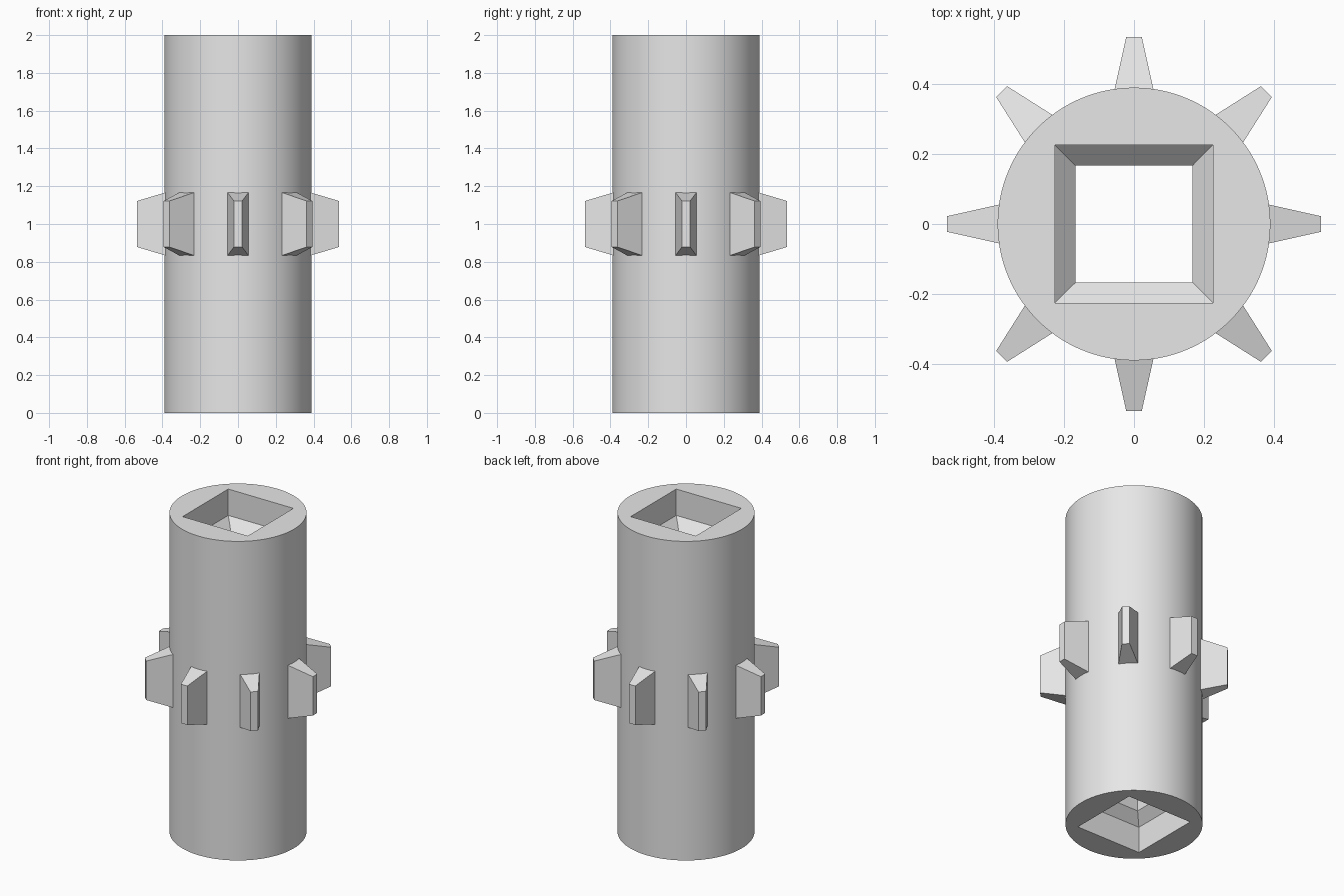
import bpy
import bmesh
import math

if "Cube" in bpy.data.objects:
    bpy.data.objects.remove(bpy.data.objects["Cube"], do_unlink=True)

GREY = (0.8, 0.8, 0.8, 1.0)
metal = bpy.data.materials.new("light_grey")
metal.use_nodes = True
metal.diffuse_color = GREY
metal.node_tree.nodes["Principled BSDF"].inputs["Base Color"].default_value = GREY

HEIGHT, RADIUS, SEGMENTS = 2.0, 0.389, 128
SOCKET, BORE = 0.226, 0.167            # half widths of the square openings
SOCKET_DEPTH, BORE_DEPTH = 0.165, 0.225
TEETH = 8


def finish(bm, name):
    bmesh.ops.recalc_face_normals(bm, faces=bm.faces)
    mesh = bpy.data.meshes.new(name)
    bm.to_mesh(mesh)
    bm.free()
    mesh.materials.append(metal)
    obj = bpy.data.objects.new(name, mesh)
    bpy.context.collection.objects.link(obj)
    return obj


def ring(bm, radius, z, count, start=0.0):
    angles = [start + math.tau * i / count for i in range(count)]
    return [bm.verts.new((radius * math.cos(a), radius * math.sin(a), z)) for a in angles]


def square(bm, half, z):
    return ring(bm, half * math.sqrt(2), z, 4, math.pi / 4)


def skin(bm, lower, upper):
    n = len(lower)
    for i in range(n):
        j = (i + 1) % n
        bm.faces.new((lower[i], lower[j], upper[j], upper[i]))


# Sleeve: round outside, square socket at each end tapering to a narrower bore
bm = bmesh.new()
bottom = ring(bm, RADIUS, 0, SEGMENTS)
top = ring(bm, RADIUS, HEIGHT, SEGMENTS)
skin(bm, bottom, top)
profile = [(SOCKET, 0), (SOCKET, SOCKET_DEPTH), (BORE, BORE_DEPTH)]
profile += [(half, HEIGHT - z) for half, z in reversed(profile)]
steps = [square(bm, half, z) for half, z in profile]
for lower, upper in zip(steps, steps[1:]):
    skin(bm, lower, upper)

# End faces: four quarter panels between the circle and the square opening
quarter = SEGMENTS // 4
for rim, opening in ((bottom, steps[0]), (top, steps[-1])):
    for k in range(4):
        first = quarter // 2 + k * quarter
        arc = [rim[(first + i) % SEGMENTS] for i in range(quarter + 1)]
        bm.faces.new(arc + [opening[(k + 1) % 4], opening[k]])
sleeve = finish(bm, "sleeve")
bpy.context.view_layer.objects.active = sleeve
sleeve.select_set(True)
bpy.ops.object.shade_smooth_by_angle(angle=math.radians(30))

# Tooth: block tapering outward on all four sides, its root sunk into the sleeve
bm = bmesh.new()
ends = []
for x, w, h in ((0.38, 0.0565, 0.168), (0.534, 0.022, 0.122)):
    ends.append([bm.verts.new((x, w * sy, h * sz))
                 for sy, sz in ((-1, -1), (1, -1), (1, 1), (-1, 1))])
    bm.faces.new(ends[-1])
skin(bm, *ends)
tooth = finish(bm, "tooth_1")
tooth.location.z = HEIGHT / 2

# Repeat the tooth around the middle of the sleeve
for i in range(1, TEETH):
    copy = bpy.data.objects.new(f"tooth_{i + 1}", tooth.data)
    copy.location.z = HEIGHT / 2
    copy.rotation_euler.z = math.tau * i / TEETH
    bpy.context.collection.objects.link(copy)
